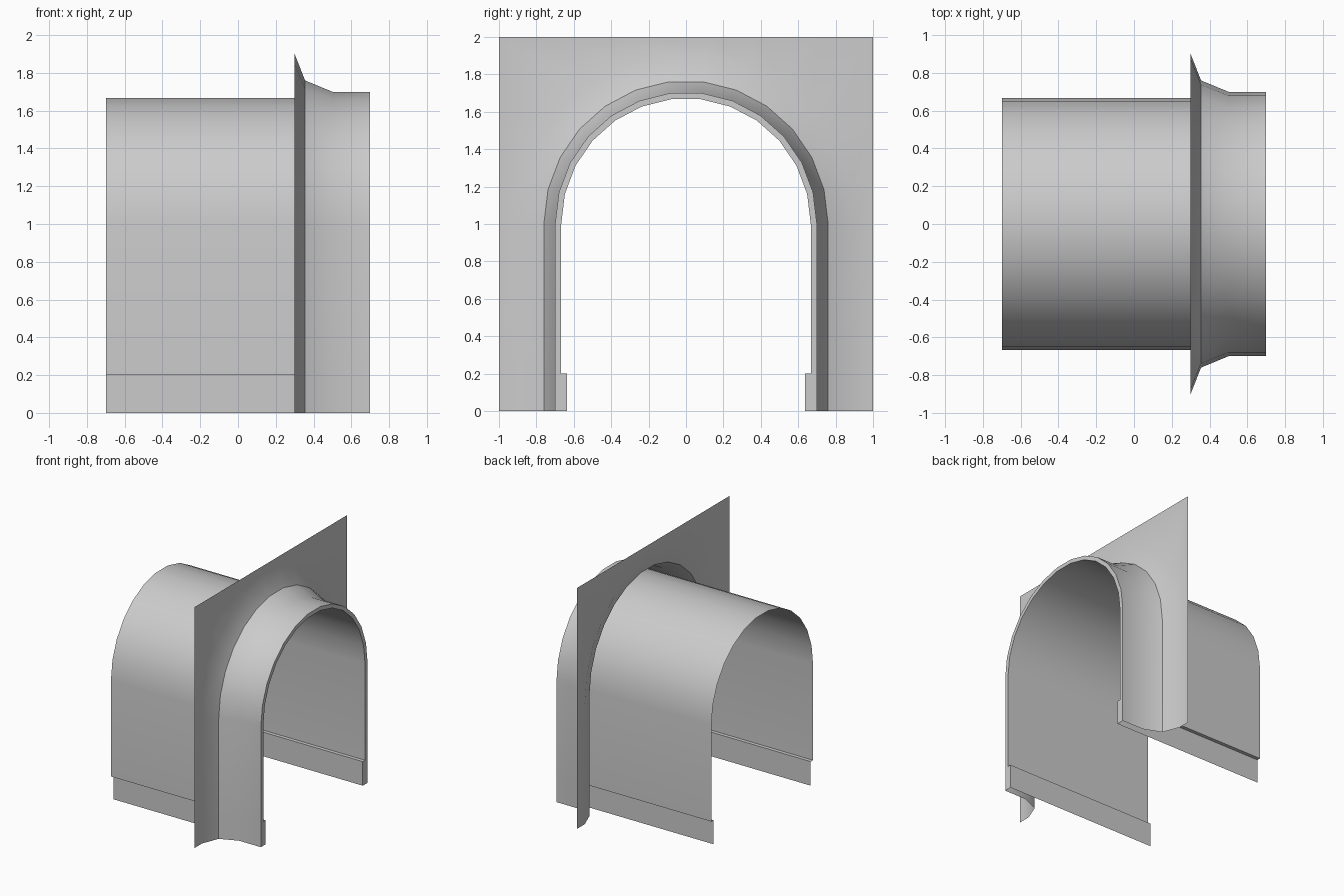
import bpy, bmesh, math

if "Cube" in bpy.data.objects:
    bpy.data.objects.remove(bpy.data.objects["Cube"])

SEG = 13  # flat sides around the arch


def arch(r):
    """Arch points (y, z) from left springing to right springing, centre z = 1."""
    angles = [math.radians(-90 + 180 * i / SEG) for i in range(SEG + 1)]
    k = 1 / math.cos(math.pi / SEG / 2)  # flat crown reaches the full height
    return [(r * math.sin(a), 1 + r * k * math.cos(a)) for a in angles]


def section(r):
    """Plain arch on straight legs."""
    a = arch(r)
    return [(-r, 0), (-r, 0.2)] + a + [(r, 0.2), (r, 0)]


def square_section():
    """Arch points pushed out radially to the square edge, snapped at the corners."""
    pts = []
    for i, (y, z) in enumerate(arch(1)):
        m = max(abs(y), z - 1)
        if i in (3, SEG - 3):
            pts.append((math.copysign(1, y), 2))
        else:
            pts.append((y / m, 1 + (z - 1) / m))
    return [(-1, 0), (-1, 0.2)] + pts + [(1, 0.2), (1, 0)]


def loft(name, rings):
    """Open shell through a list of (x, section) rings."""
    bm = bmesh.new()
    loops = [[bm.verts.new((x, y, z)) for y, z in sec] for x, sec in rings]
    for a, b in zip(loops, loops[1:]):
        for i in range(len(a) - 1):
            quad = (a[i], a[i + 1], b[i + 1], b[i])
            bm.faces.new(quad)
    bmesh.ops.remove_doubles(bm, verts=bm.verts, dist=1e-5)
    bmesh.ops.recalc_face_normals(bm, faces=bm.faces)
    me = bpy.data.meshes.new(name)
    bm.to_mesh(me)
    bm.free()
    ob = bpy.data.objects.new(name, me)
    bpy.context.collection.objects.link(ob)
    bpy.ops.object.select_all(action='DESELECT')
    ob.select_set(True)
    bpy.context.view_layer.objects.active = ob
    bpy.ops.object.shade_smooth_by_angle(angle=math.radians(40))
    return ob


# Tunnel lining with a stepped-in kerb along both feet
IN, KERB = 0.667, 0.637
lining = [(-KERB, 0), (-KERB, 0.2), (-IN, 0.2)] + arch(IN) + [(IN, 0.2), (KERB, 0.2), (KERB, 0)]
loft("tunnel_lining", [(-0.7, lining), (0.7, lining)])

# Portal: square wall plate flaring into the projecting collar
loft("portal_wall", [
    (0.3, square_section()),
    (0.3, section(0.9)),
    (0.355, section(0.76)),
    (0.5, section(0.7)),
    (0.7, section(0.7)),
])

# End rim closing the gap between collar and lining
outer = [(-0.7, 0), (-0.7, 0.2), (-0.7, 0.2)] + arch(0.7) + [(0.7, 0.2), (0.7, 0.2), (0.7, 0)]
bm = bmesh.new()
a = [bm.verts.new((0.7, y, z)) for y, z in outer]
b = [bm.verts.new((0.7, y, z)) for y, z in lining]
for i in range(len(a) - 1):
    if outer[i] == outer[i + 1]:
        bm.faces.new((a[i], b[i + 1], b[i]))
    else:
        bm.faces.new((a[i], a[i + 1], b[i + 1], b[i]))
bmesh.ops.remove_doubles(bm, verts=bm.verts, dist=1e-5)
bmesh.ops.dissolve_degenerate(bm, edges=bm.edges, dist=1e-5)
bmesh.ops.recalc_face_normals(bm, faces=bm.faces)
if sum(f.normal.x for f in bm.faces) < 0:
    bmesh.ops.reverse_faces(bm, faces=bm.faces)
mesh = bpy.data.meshes.new("portal_rim")
bm.to_mesh(mesh)
bm.free()
bpy.context.collection.objects.link(bpy.data.objects.new("portal_rim", mesh))
